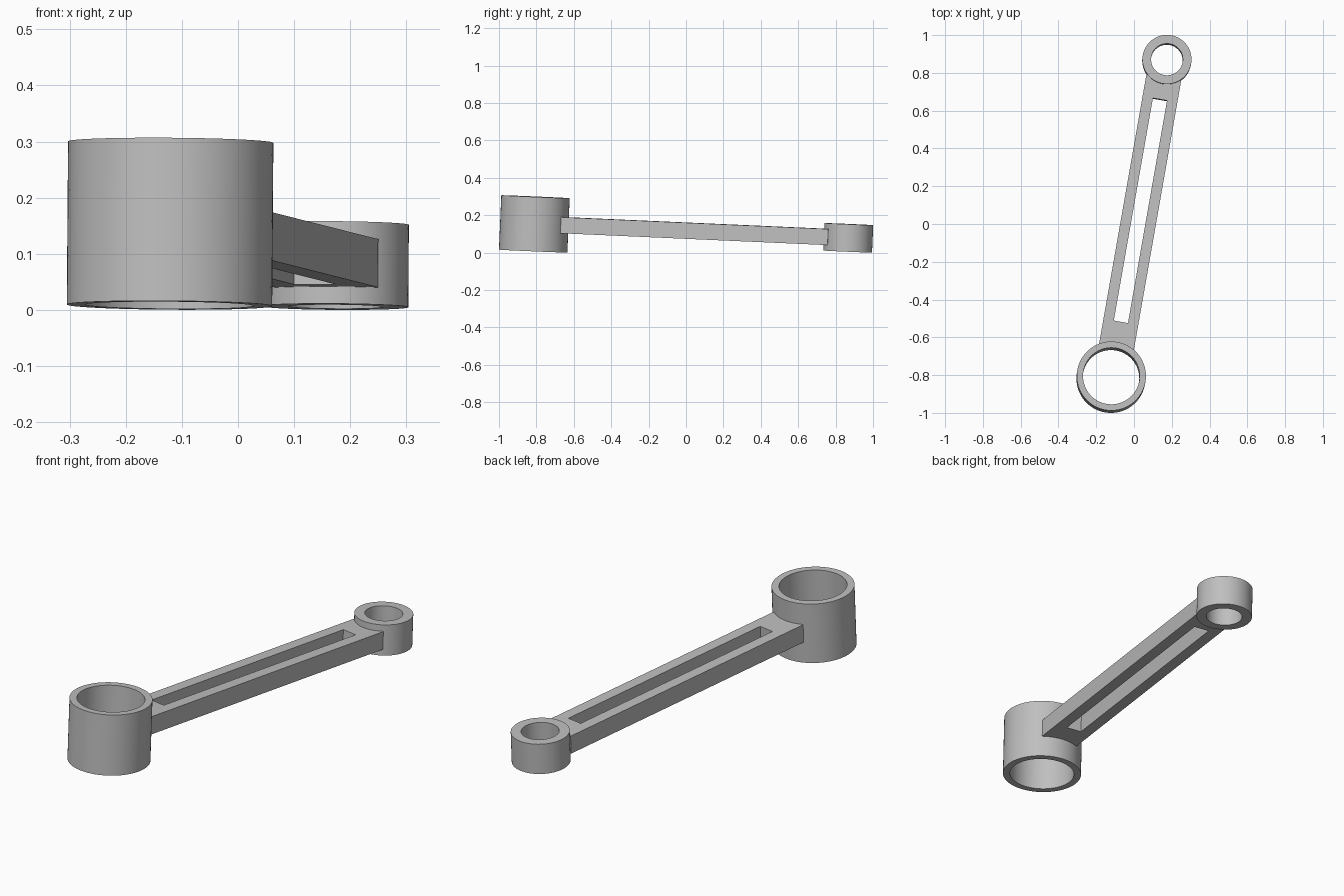
import bpy, bmesh, math
from mathutils import Vector, Matrix

cube = bpy.data.objects.get("Cube")
if cube:
    bpy.data.objects.remove(cube, do_unlink=True)

grey = bpy.data.materials.new("plain_grey")
grey.use_nodes = True
COLOUR = (0.52, 0.52, 0.52, 1)
grey.diffuse_color = COLOUR
grey.node_tree.nodes["Principled BSDF"].inputs["Base Color"].default_value = COLOUR

# Frame of the tilted arm: x runs from the large ring to the small ring
BIG = Vector((-0.121, -0.811, 0.1535))
SMALL = Vector((0.174, 0.868, 0.079))
along = (SMALL - BIG).normalized()
side = Vector((0, 0, 1)).cross(along).normalized()
up = along.cross(side)
FRAME = Matrix((along, side, up)).transposed().to_4x4()
FRAME.translation = BIG
LENGTH = (SMALL - BIG).length


def finish(name, bm, smooth=False):
    bmesh.ops.recalc_face_normals(bm, faces=bm.faces)
    mesh = bpy.data.meshes.new(name)
    bm.to_mesh(mesh)
    bm.free()
    mesh.materials.append(grey)
    obj = bpy.data.objects.new(name, mesh)
    bpy.context.collection.objects.link(obj)
    obj.matrix_world = FRAME
    if smooth:
        bpy.ops.object.select_all(action='DESELECT')
        obj.select_set(True)
        bpy.context.view_layer.objects.active = obj
        bpy.ops.object.shade_smooth_by_angle(angle=math.radians(30))
    return obj


def prism_band(name, outer, inner, height, smooth=False):
    """Walls and end faces between an outer and an inner outline."""
    bm = bmesh.new()
    h = height / 2
    loops = [[bm.verts.new((x, y, z)) for x, y in outline]
             for outline, z in ((outer, -h), (outer, h), (inner, h), (inner, -h))]
    n = len(outer)
    for k in range(4):
        a, b = loops[k], loops[(k + 1) % 4]
        for i in range(n):
            j = (i + 1) % n
            bm.faces.new((a[i], a[j], b[j], b[i]))
    return finish(name, bm, smooth)


def circle(cx, radius, n=72):
    return [(cx + radius * math.cos(math.tau * i / n),
             radius * math.sin(math.tau * i / n)) for i in range(n)]


def rectangle(x0, x1, half):
    return [(x0, -half), (x1, -half), (x1, half), (x0, half)]


# Rings at both ends
prism_band("large_ring", circle(0, 0.183), circle(0, 0.15), 0.291, True)
prism_band("small_ring", circle(LENGTH, 0.13), circle(LENGTH, 0.084), 0.147, True)

# Slotted connecting bar
prism_band("slotted_bar", rectangle(0.16, LENGTH - 0.095, 0.0935),
           rectangle(0.296, LENGTH - 0.213, 0.038), 0.086)
